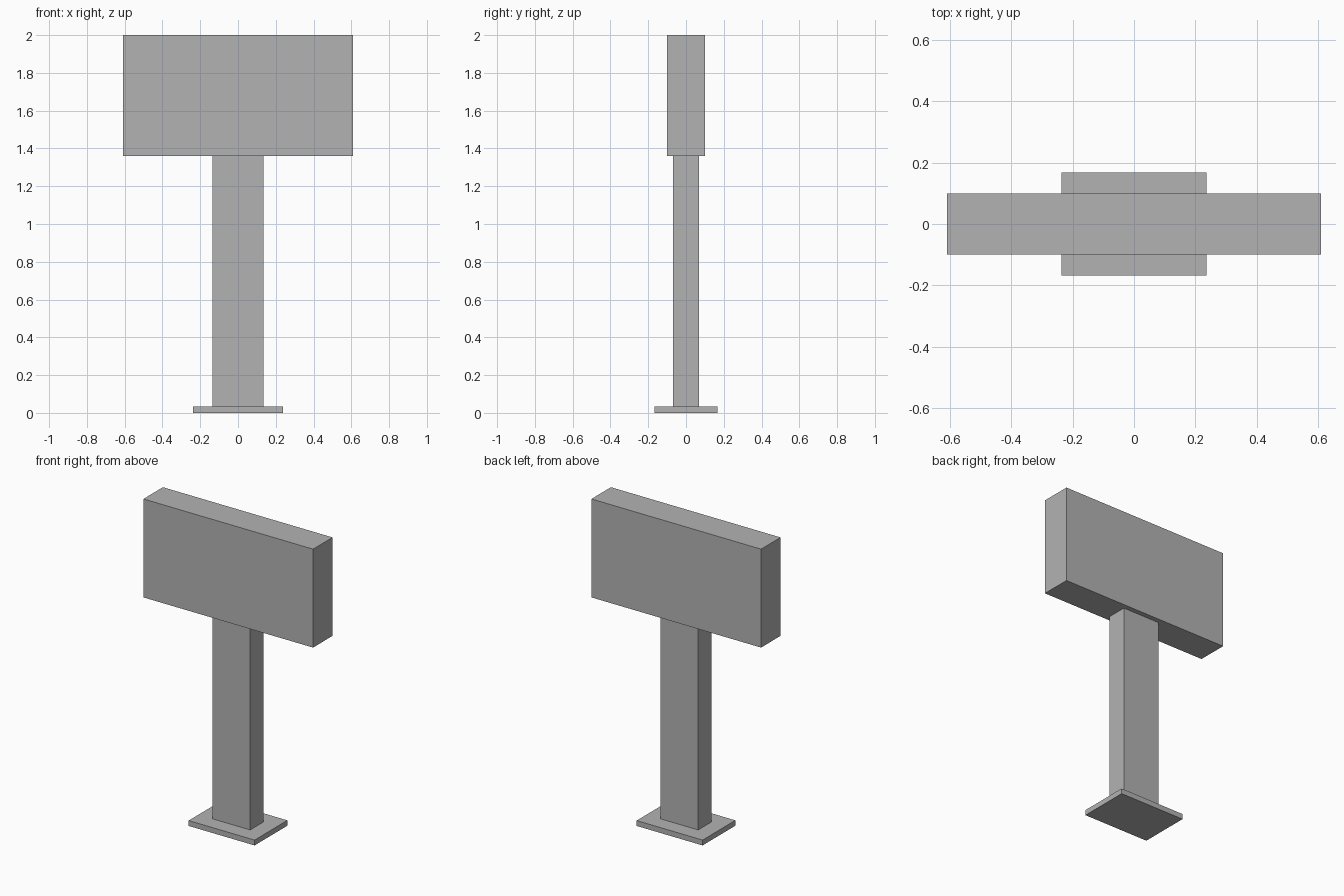
import bpy

old = bpy.data.objects.get("Cube")
if old:
    bpy.data.objects.remove(old, do_unlink=True)

# Single plain grey finish
grey = bpy.data.materials.new("plain grey")
grey.use_nodes = True
colour = (0.45, 0.45, 0.45, 1)
grey.diffuse_color = colour
grey.node_tree.nodes["Principled BSDF"].inputs["Base Color"].default_value = colour


def box(name, width, depth, bottom, top):
    """Flat-faced box centred on the vertical axis."""
    bpy.ops.mesh.primitive_cube_add(size=1, location=(0, 0, (bottom + top) / 2))
    obj = bpy.context.object
    obj.name = obj.data.name = name
    obj.scale = (width, depth, top - bottom)
    bpy.ops.object.transform_apply(location=False, rotation=False, scale=True)
    obj.data.materials.append(grey)
    return obj


# Ground plate, upright post and sign cabinet, stacked end to end
box("base_plate", 0.474, 0.336, 0, 0.035)
box("post", 0.27, 0.135, 0.035, 1.36)
box("sign_panel", 1.22, 0.2, 1.36, 2)
